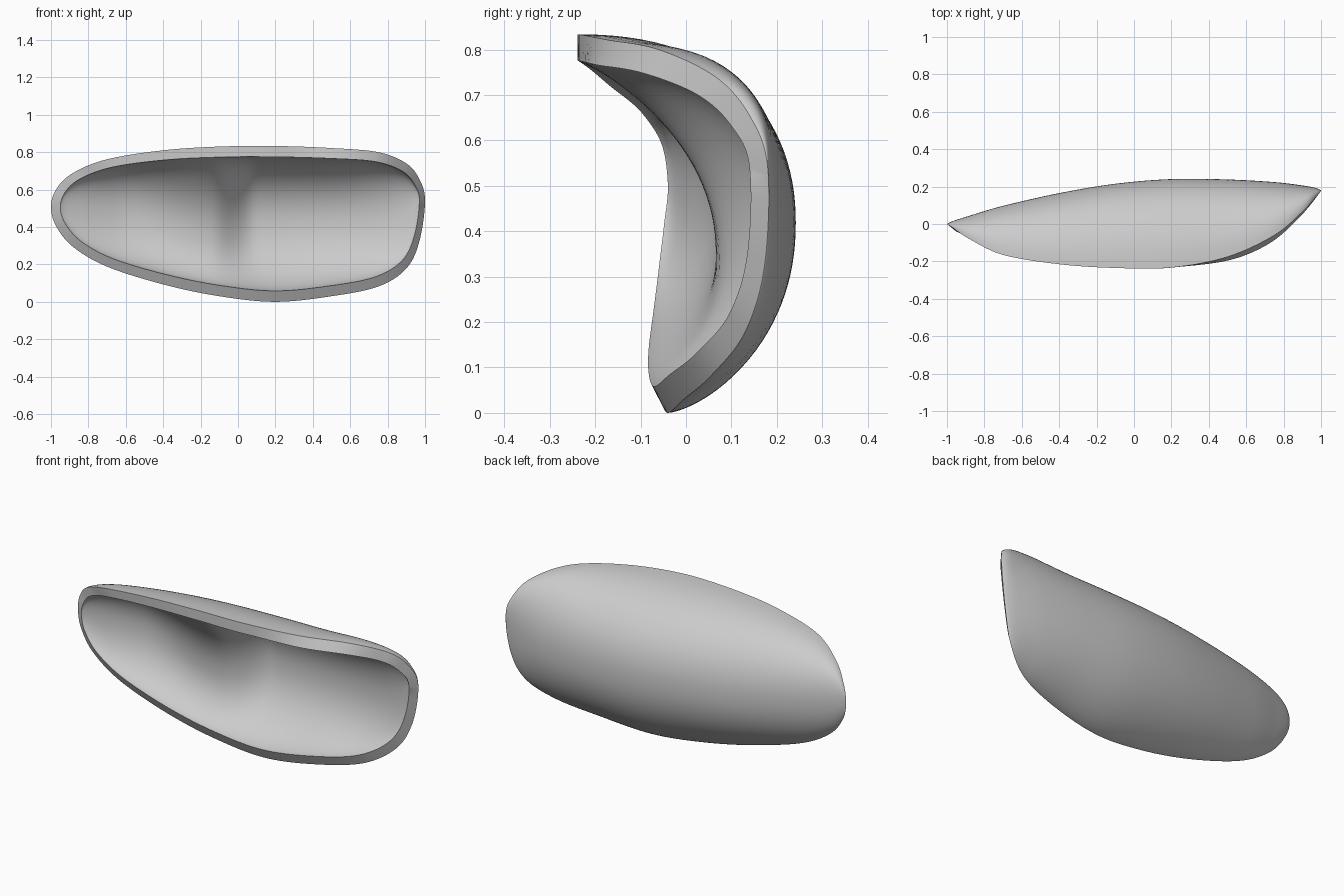
import bpy, bmesh, math

if "Cube" in bpy.data.objects:
    bpy.data.objects.remove(bpy.data.objects["Cube"])

# Stations along the shell: x, top z, top y, bottom z, bottom y, deepest y, z of deepest
ST = [
    (-1.00, .505, .00,  .505, .00,  .00,  .505),
    (-.97,  .605, -.02, .40, -.01,  .015, .50),
    (-.88,  .69, -.08,  .292, -.025, .044, .49),
    (-.70,  .762, -.165, .188, -.04, .097, .47),
    (-.40,  .81, -.215, .093, -.052, .165, .44),
    (-.10,  .83, -.235, .03, -.052, .215, .43),
    (.20,   .833, -.233, .00, -.04, .24,  .42),
    (.50,   .822, -.175, .03, -.005, .238, .42),
    (.75,   .80, -.06,  .082, .055, .224, .43),
    (.90,   .74,  .065, .178, .13,  .206, .46),
    (.97,   .655, .14,  .325, .173, .193, .51),
    (1.00,  .54,  .18,  .54,  .18,  .18,  .54),
]
SUB, NV = 12, 56


def smooth(a, b, x):
    t = min(1, max(0, (x - a) / (b - a)))
    return t * t * (3 - 2 * t)


def bump(x):
    # Soft inner ridge left of the middle
    return (1 - smooth(-.15, .09, x)) * smooth(-.70, -.15, x)


def flip(r):
    # Ghost station past an end: the rim loop turns from top to bottom
    return (r[0], r[3], r[4], r[1], r[2], r[5], r[6])


def catmull(a, b, c, d, t):
    return tuple(.5 * (2*q + (r-p)*t + (2*p-5*q+4*r-s)*t*t + (3*q-p-3*r+s)*t**3)
                 for p, q, r, s in zip(a, b, c, d))


def inset(r):
    # Inner wall station: smaller rim, thicker wall at the ridge
    x, zt, yt, zb, yb, ym, zm = r
    e = abs(x) ** 6 if x < 0 else smooth(.2, .75, x)
    c = (zt + zb) / 2
    k = .86
    return (x * .96 + .01, c + (zt-c)*k, yt - .04*min(1, e), c + (zb-c)*k,
            yb - .03 - .01*min(1, abs(x)**6), ym - .04 - .095*bump(x),
            c + (zm-c)*k - .1*bump(x))


def section(r, q_top, q_bot):
    # Rounded cross-section from top rim over the deepest point to bottom rim
    x, zt, yt, zb, yb, ym, zm = r
    pts = []
    for j in range(NV + 1):
        w = math.cos(math.pi * j / NV)
        z_end, y_end, q = (zt, yt, q_top) if w > 0 else (zb, yb, q_bot)
        g = 1 - max(0, 1 - abs(w) ** 2.15) ** q
        pts.append((x, ym - (ym - y_end) * g, zm + (z_end - zm) * abs(w)))
    return pts


ext = [flip(ST[1])] + ST + [flip(ST[-2])]
rows = [catmull(*ext[i:i + 4], s / SUB) for i in range(len(ST) - 1) for s in range(SUB)]
rows.append(ST[-1])

bm = bmesh.new()


def add_wall(sections):
    grid = [[bm.verts.new(p) for p in s] for s in sections]
    for a, b in zip(grid, grid[1:]):
        for j in range(NV):
            bm.faces.new((a[j], a[j + 1], b[j + 1], b[j]))
    return grid


# Outer and inner walls
outer = add_wall([section(r, .43, .68) for r in rows])
inner = add_wall([section(inset(r), .45 + .4 * bump(r[0]), .65) for r in rows])

# Rim band joining both walls
for j in (0, NV):
    for i in range(len(rows) - 1):
        bm.faces.new((outer[i][j], outer[i + 1][j], inner[i + 1][j], inner[i][j]))

bmesh.ops.remove_doubles(bm, verts=bm.verts, dist=1e-5)
bmesh.ops.recalc_face_normals(bm, faces=bm.faces)
mesh = bpy.data.meshes.new("mirror_cover_shell")
bm.to_mesh(mesh)
bm.free()
shell = bpy.data.objects.new("mirror_cover_shell", mesh)
bpy.context.collection.objects.link(shell)
bpy.context.view_layer.objects.active = shell
shell.select_set(True)
bpy.ops.object.shade_smooth_by_angle(angle=math.radians(35))
